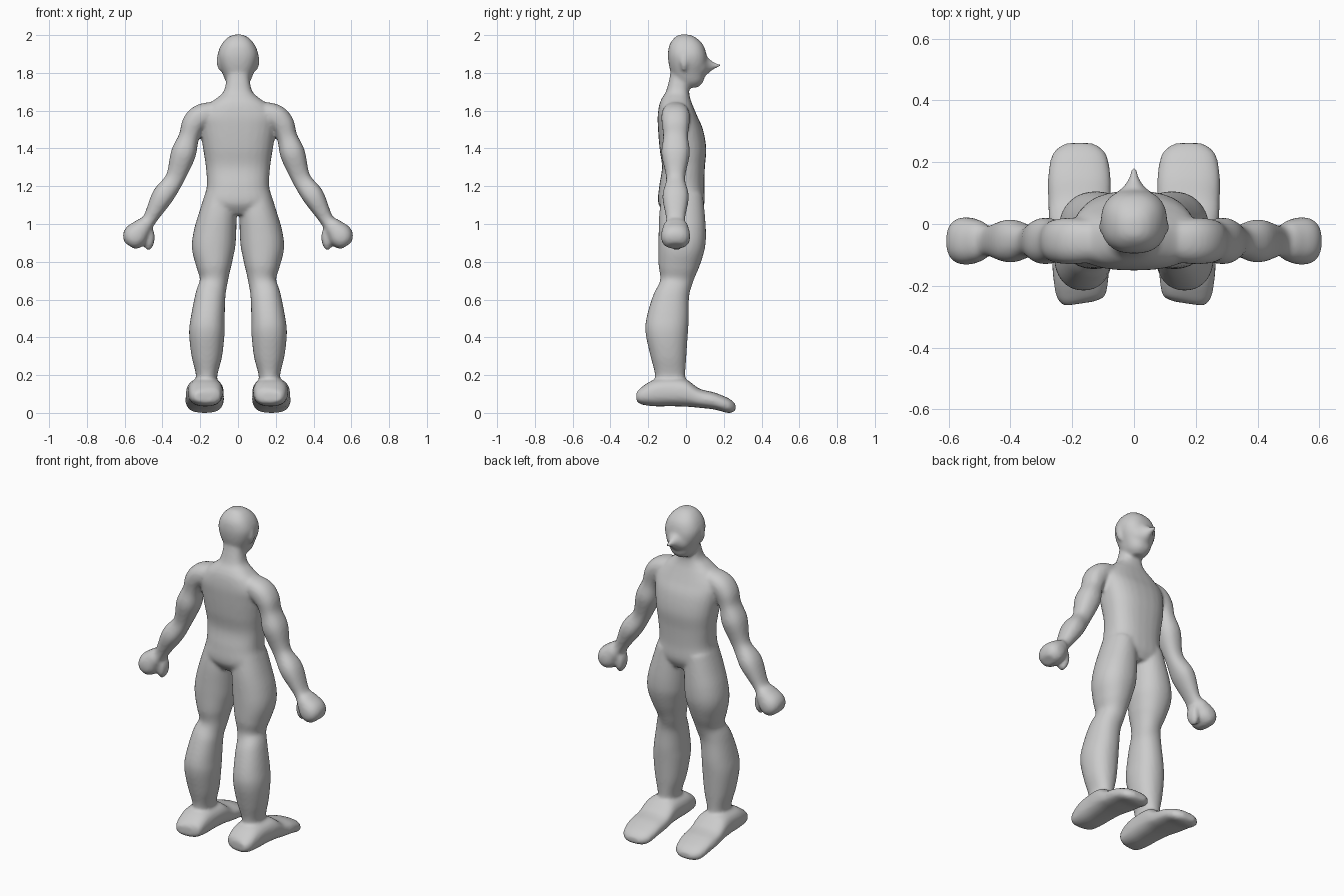
import bpy, bmesh, math
from mathutils import Vector

Y, Z = Vector((0, 1, 0)), Vector((0, 0, 1))
bm = bmesh.new()


def spline(rows, steps=6):
    """Catmull-Rom interpolation through rows of numbers."""
    p = [rows[0]] + list(rows) + [rows[-1]]
    out = []
    for i in range(1, len(p) - 2):
        for s in range(steps):
            t = s / steps
            out.append([0.5 * (2 * b + (c - a) * t + (2 * a - 5 * b + 4 * c - d) * t * t
                               + (3 * b - a - 3 * c + d) * t ** 3)
                        for a, b, c, d in zip(*p[i - 1:i + 3])])
    return out + [list(rows[-1])]


def loft(rows, v, power=2.3, side=1, n=28):
    """Skin rounded rings (x, y, z, half width, half depth along v)."""
    rows = spline(rows)
    pts = [Vector((r[0] * side, r[1], r[2])) for r in rows]
    rings = []
    for i, r in enumerate(rows):
        t = pts[min(i + 1, len(pts) - 1)] - pts[max(i - 1, 0)]
        u = t.cross(v).normalized()
        ring = []
        for k in range(n):
            c, s = math.cos(math.tau * k / n), math.sin(math.tau * k / n)
            cu = math.copysign(abs(c) ** (2 / power), c) * max(r[3], 0.003)
            sv = math.copysign(abs(s) ** (2 / power), s) * max(r[4], 0.003)
            ring.append(bm.verts.new(pts[i] + u * cu + v * sv))
        rings.append(ring)
    for a, b in zip(rings, rings[1:]):
        for k in range(n):
            j = (k + 1) % n
            bm.faces.new((a[k], a[j], b[j], b[k]))
    bm.faces.new(rings[0])
    bm.faces.new(rings[-1])


def upright(rows):
    """(x, z, half width, y back, y front) to loft rows."""
    return [(x, (b + f) / 2, z, w, (f - b) / 2) for x, z, w, b, f in rows]


# torso and neck
loft(upright([
    (0, 1.05, .10, -.11, .07), (0, 1.11, .18, -.147, .098), (0, 1.2, .165, -.142, .097),
    (0, 1.3, .17, -.127, .10), (0, 1.4, .185, -.14, .107), (0, 1.5, .20, -.148, .09),
    (0, 1.57, .205, -.15, .06), (0, 1.63, .16, -.142, .035), (0, 1.665, .115, -.128, .022),
    (0, 1.70, .077, -.107, .017), (0, 1.76, .062, -.09, .02), (0, 1.81, .06, -.08, .03)]), Y, 2.5)

# head
loft(upright([
    (0, 1.722, .035, -.04, .06), (0, 1.75, .062, -.06, .09), (0, 1.80, .083, -.08, .102),
    (0, 1.85, .102, -.092, .112), (0, 1.90, .107, -.096, .108), (0, 1.95, .088, -.087, .09),
    (0, 1.987, .055, -.06, .052), (0, 2.003, .02, -.035, .015)]), Y, 2.4)

# pointed nose
loft([(0, .05, 1.84, .085, .085), (0, .09, 1.84, .07, .065), (0, .12, 1.838, .035, .04),
      (0, .15, 1.838, .016, .018), (0, .187, 1.84, .008, .007)], Z, 2)

for side in (1, -1):
    # ear
    loft([(.098, -.01, 1.81, .005, .007), (.103, -.01, 1.86, .012, .02),
          (.102, -.01, 1.9, .006, .01)], Y, 2, side)

    # arm and fist
    arm = [(.10, 1.59, .06, .065), (.19, 1.572, .064, .075), (.235, 1.53, .062, .073),
           (.26, 1.46, .054, .066), (.29, 1.37, .066, .075), (.335, 1.24, .05, .05),
           (.40, 1.145, .057, .07), (.468, 1.025, .037, .05), (.502, .985, .05, .066),
           (.54, .94, .067, .077), (.562, .905, .055, .07), (.575, .885, .03, .045)]
    loft([(x, -.055, z, a, b) for x, z, a, b in arm], Y, 2.3, side)

    # thumb
    loft([(.49, -.05, 1.0, .022, .035), (.467, -.05, .945, .025, .04),
          (.471, -.05, .895, .024, .036), (.478, -.05, .864, .012, .018)], Y, 2.2, side)

    # leg
    loft(upright([
        (.09, 1.15, .085, -.13, .09), (.106, 1.05, .10, -.142, .10),
        (.122, .95, .113, -.145, .106), (.13, .87, .114, -.146, .10),
        (.128, .78, .094, -.145, .073), (.128, .70, .074, -.137, .04),
        (.146, .62, .08, -.175, .017), (.16, .5, .09, -.21, .015),
        (.165, .42, .094, -.214, .01), (.165, .3, .081, -.188, .002),
        (.166, .2, .057, -.164, -.004), (.168, .12, .058, -.17, 0)]), Y, 2.2, side)

    # foot
    loft([(.17, -.257, .085, .05, .025), (.172, -.237, .09, .078, .045),
          (.172, -.17, .105, .09, .07), (.173, -.08, .11, .095, .075),
          (.175, 0, .105, .1, .072), (.176, .07, .078, .102, .051),
          (.177, .15, .063, .102, .045), (.177, .22, .04, .09, .04),
          (.177, .25, .032, .065, .027), (.177, .262, .03, .04, .015)], Z, 2.5, side)

# fuse all parts into one smooth skin
bmesh.ops.recalc_face_normals(bm, faces=bm.faces)
mesh = bpy.data.meshes.new("body")
bm.to_mesh(mesh)
bm.free()
body = bpy.data.objects.new("body", mesh)
bpy.context.collection.objects.link(body)
fuse = body.modifiers.new("fuse", 'REMESH')
fuse.mode = 'VOXEL'
fuse.voxel_size = 0.009
fuse.use_smooth_shade = True
relax = body.modifiers.new("relax", 'SMOOTH')
relax.factor = 0.5
relax.iterations = 8
